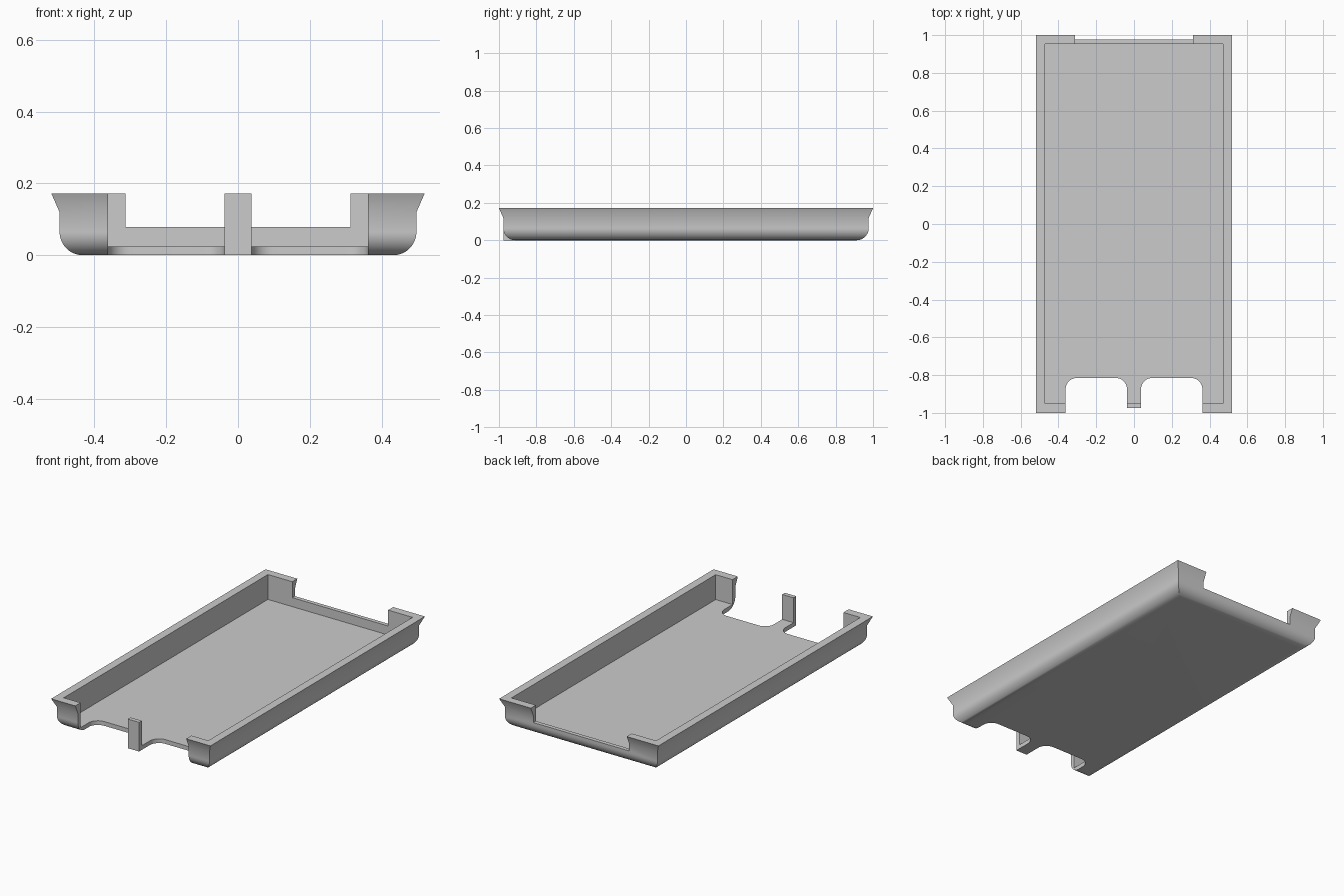
import bpy, bmesh, math

cube = bpy.data.objects.get("Cube")
if cube:
    bpy.data.objects.remove(cube, do_unlink=True)

HX, HY, TOP, FLOOR = 0.52, 1.0, 0.172, 0.025
WALL_IN, FILLET = 0.023, 0.065

grey = bpy.data.materials.new("plain grey")
grey.use_nodes = True
grey.diffuse_color = (0.6, 0.6, 0.6, 1)
grey.node_tree.nodes["Principled BSDF"].inputs["Base Color"].default_value = (0.6, 0.6, 0.6, 1)


def loft(name, rings):
    """Solid skinned through equal-length point rings and capped at both ends."""
    bm = bmesh.new()
    loops = [[bm.verts.new(p) for p in ring] for ring in rings]
    n = len(loops[0])
    for a, b in zip(loops, loops[1:]):
        for i in range(n):
            j = (i + 1) % n
            bm.faces.new((a[i], a[j], b[j], b[i]))
    bm.faces.new(loops[0])
    bm.faces.new(loops[-1])
    bmesh.ops.recalc_face_normals(bm, faces=bm.faces)
    mesh = bpy.data.meshes.new(name)
    bm.to_mesh(mesh)
    bm.free()
    mesh.materials.append(grey)
    obj = bpy.data.objects.new(name, mesh)
    bpy.context.collection.objects.link(obj)
    return obj


def rect(x0, x1, y0, y1, z):
    return [(x0, y0, z), (x1, y0, z), (x1, y1, z), (x0, y1, z)]


def box(name, x0, x1, y0, y1, z0, z1):
    return loft(name, [rect(x0, x1, y0, y1, z) for z in (z0, z1)])


def slot(name, x0, x1, y0, y1, r):
    """Upright cutter whose two rear corners are rounded."""
    outline = [(x0, y0), (x1, y0)]
    for cx, start in ((x1 - r, 0), (x0 + r, 90)):
        for k in range(11):
            a = math.radians(start + 9 * k)
            outline.append((cx + r * math.cos(a), y1 - r + r * math.sin(a)))
    return loft(name, [[(x, y, z) for x, y in outline] for z in (-0.2, 0.4)])


def select_only(obj):
    bpy.ops.object.select_all(action='DESELECT')
    obj.select_set(True)
    bpy.context.view_layer.objects.active = obj


# Outer shell: filleted base, upright side, flared rim, mitred corners
steps = 12
profile = []
for k in range(steps + 1):
    a = math.pi / 2 * k / steps
    profile.append((WALL_IN + FILLET * (1 - math.sin(a)), FILLET * (1 - math.cos(a))))
profile += [(WALL_IN, 0.12), (0, TOP)]
tray = loft("tray", [rect(-HX + d, HX - d, -HY + d, HY - d, z) for d, z in profile])

# Cavity, rear notch, front openings and the gap for the clip
cutters = [
    box("cavity_cutter", -0.472, 0.472, -0.951, 0.953, FLOOR, 0.4),
    box("rear_notch_cutter", -0.313, 0.313, 0.8, 1.2, 0.078, 0.4),
    slot("left_opening_cutter", 0.037, 0.362, -1.2, -0.815, 0.06),
    slot("right_opening_cutter", -0.362, -0.037, -1.2, -0.815, 0.06),
    box("clip_gap_cutter", -0.06, 0.06, -1.2, -0.88, -0.2, 0.4),
]
for cutter in cutters:
    mod = tray.modifiers.new(cutter.name, 'BOOLEAN')
    mod.operation = 'DIFFERENCE'
    mod.solver = 'EXACT'
    mod.object = cutter
    select_only(tray)
    bpy.ops.object.modifier_apply(modifier=mod.name)
    bpy.data.objects.remove(cutter, do_unlink=True)
select_only(tray)
bpy.ops.object.shade_smooth_by_angle(angle=math.radians(32))

# Front clip: floor tongue with an upright post
side = [(-0.88, 0), (-0.975, 0), (-0.975, TOP), (-0.95, TOP), (-0.95, FLOOR), (-0.88, FLOOR)]
loft("front_clip", [[(x, y, z) for y, z in side] for x in (-0.037, 0.037)])
